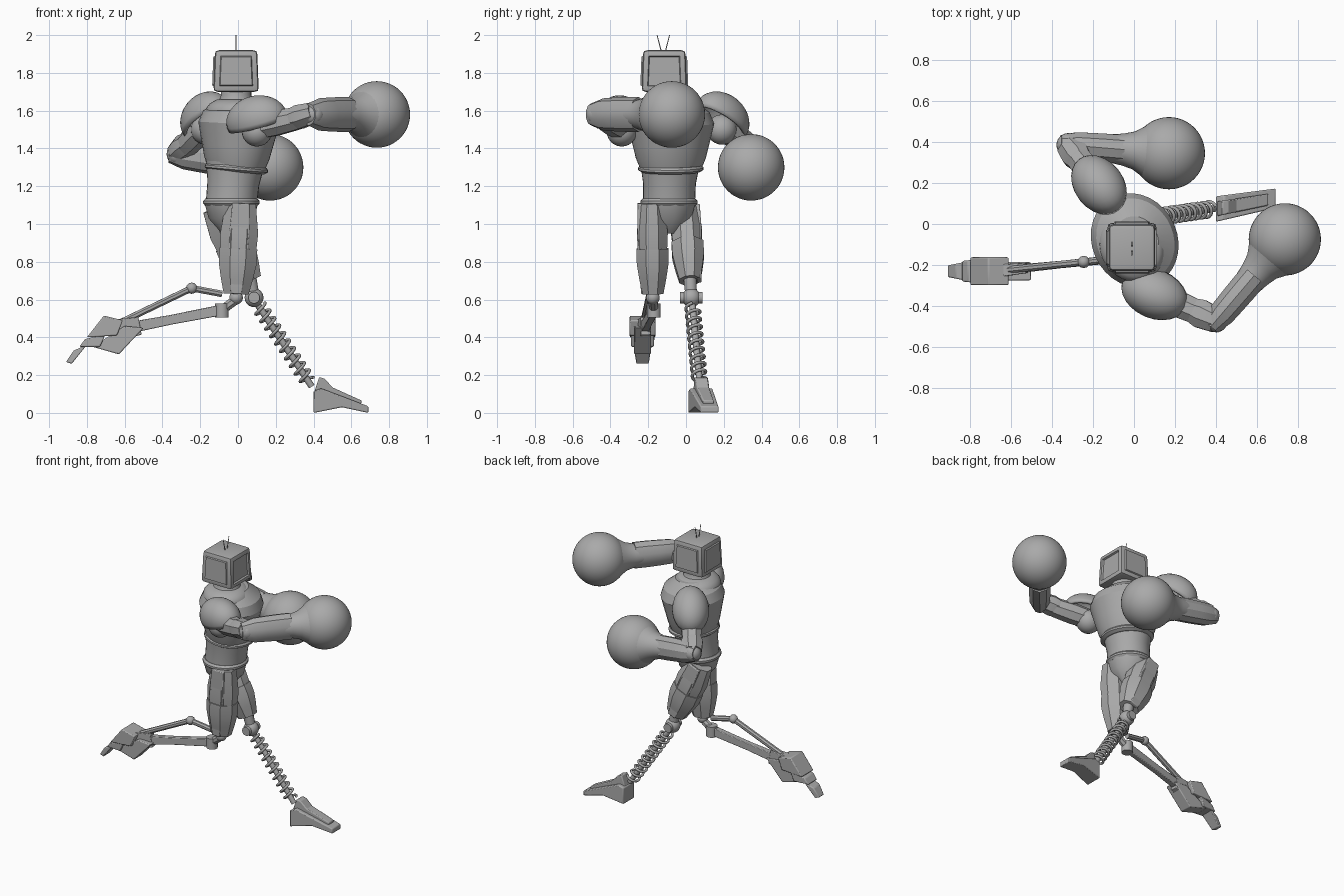
import bpy, bmesh, math
from mathutils import Vector, Matrix

if "Cube" in bpy.data.objects:
    bpy.data.objects.remove(bpy.data.objects["Cube"])

GREY = (.4, .4, .4, 1)
grey = bpy.data.materials.new("plain grey")
grey.use_nodes = True
grey.diffuse_color = GREY
grey.node_tree.nodes["Principled BSDF"].inputs["Base Color"].default_value = GREY
X, Y, Z = Vector((1, 0, 0)), Vector((0, 1, 0)), Vector((0, 0, 1))
FORWARD = Vector((.88, .47, 0))  # direction the twisted torso faces


def point(x, y, z):
    return Vector((x, y, z))


def shade(ob, angle):
    bpy.ops.object.select_all(action='DESELECT')
    ob.select_set(True)
    bpy.context.view_layer.objects.active = ob
    bpy.ops.object.shade_smooth_by_angle(angle=math.radians(angle))


def finish(name, bm, bevel=0, angle=32):
    """Turn a bmesh into a named, shaded object."""
    bmesh.ops.recalc_face_normals(bm, faces=bm.faces)
    mesh = bpy.data.meshes.new(name)
    bm.to_mesh(mesh)
    bm.free()
    mesh.materials.append(grey)
    ob = bpy.data.objects.new(name, mesh)
    bpy.context.collection.objects.link(ob)
    shade(ob, angle)
    if bevel:
        modifier = ob.modifiers.new("Bevel", 'BEVEL')
        modifier.width, modifier.segments = bevel, 2
    return ob


def limb(name, start, end, radii, hint=Z, flat=1, sides=8, bevel=0):
    """Skin evenly spaced rings along a line; flat is depth over width."""
    bm = bmesh.new()
    across = (end - start).cross(hint).normalized()
    deep = (end - start).cross(across).normalized() * flat
    grow = 1 / math.cos(math.pi / sides)
    rings = []
    for step, radius in enumerate(radii):
        centre = start.lerp(end, step / (len(radii) - 1))
        ring = []
        for side in range(sides):
            turn = (side + .5) * math.tau / sides
            offset = across * math.cos(turn) + deep * math.sin(turn)
            ring.append(bm.verts.new(centre + offset * radius * grow))
        rings.append(ring)
    for low, high in zip(rings, rings[1:]):
        for i in range(sides):
            j = (i + 1) % sides
            bm.faces.new((low[i], low[j], high[j], high[i]))
    bm.faces.new(rings[0])
    bm.faces.new(rings[-1])
    return finish(name, bm, bevel)


def ball(name, centre, radius, segments=24):
    bm = bmesh.new()
    bmesh.ops.create_uvsphere(bm, u_segments=segments, v_segments=segments // 2, radius=radius,
                              matrix=Matrix.Translation(centre))
    finish(name, bm)


def prism(name, profile, centre, half, slope=0, taper=0):
    """Extrude an x-z profile in y about a centre line that may slope and narrow."""
    bm = bmesh.new()
    origin = profile[0][0]
    left, right = [], []
    for x, z in profile:
        middle = centre + slope * (x - origin)
        width = half - taper * abs(x - origin)
        left.append(bm.verts.new((x, middle + width, z)))
        right.append(bm.verts.new((x, middle - width, z)))
    bm.faces.new(left)
    bm.faces.new(right)
    for i in range(len(profile)):
        j = (i + 1) % len(profile)
        bm.faces.new((left[i], left[j], right[j], right[i]))
    finish(name, bm, .006, 15)


def dome(name, centre, along, pole, length, width, height):
    """Open shoulder shell with its rim facing away from the pole."""
    bm = bmesh.new()
    bmesh.ops.create_uvsphere(bm, u_segments=24, v_segments=16, radius=1)
    low = [v for v in bm.verts if v.co.z < -.25]
    bmesh.ops.delete(bm, geom=low, context='VERTS')
    along = along.normalized()
    side = pole.cross(along).normalized()
    up = along.cross(side)
    for v in bm.verts:
        v.co = centre + along * v.co.x * length + side * v.co.y * width + up * v.co.z * height
    shell = finish(name, bm)
    shell.modifiers.new("Solidify", 'SOLIDIFY').thickness = .018


def arm(place, shoulder, elbow, fist, pole, forearm_depth):
    """Shoulder shell, upper arm, elbow, forearm, flared cuff and round fist."""
    upper = elbow - shoulder
    reach = (fist - elbow).normalized()
    wrist, cuff_end = fist - reach * .23, fist - reach * .12
    dome(place + "_shoulder_pad", shoulder + Z * .04, upper, pole, .17, .12, .13)
    ball(place + "_shoulder", shoulder - Z * .02, .08)
    limb(place + "_upper_arm", shoulder, elbow, (.06, .065, .06, .05))
    limb(place + "_arm_plate", shoulder + upper * .5, elbow + Z * .01, (.05, .07, .06), flat=.9)
    ball(place + "_elbow", elbow, .058)
    limb(place + "_forearm", elbow - reach * .04, wrist, (.045, .065, .068, .07, .07),
         flat=forearm_depth, sides=10)
    limb(place + "_cuff", wrist - reach * .05, cuff_end, (.07, .078, .092, .125), sides=32)
    ball(place + "_fist", fist, .176, 48)


def thigh(place, hip, knee, outward):
    """Faceted thigh shell, knee armour and a plate on the outer face."""
    limb(place + "_thigh", hip, knee, (.08, .1, .09, .055), Y, .82)
    limb(place + "_knee_armour", hip.lerp(knee, .5), knee, (.1, .1, .085, .066), Y, .84)
    side = Y * outward
    limb(place + "_thigh_plate", hip + side * .06, knee + side * .05,
         (.045, .055, .05, .03), Y, .4, sides=4, bevel=.005)


# Head: tapered box with a recessed screen and raised side panels
bm = bmesh.new()
bmesh.ops.create_cube(bm, size=1)
for v in bm.verts:
    narrow = .93 if v.co.z > 0 else 1
    v.co = point(v.co.x * .24 * narrow - .01, v.co.y * .24 * narrow - .115, v.co.z * .22 + 1.81)
bmesh.ops.bevel(bm, geom=bm.edges[:], offset=.022, segments=2, profile=.6, affect='EDGES')
bm.normal_update()
for face in [f for f in bm.faces if f.calc_area() > .02 and abs(f.normal.z) < .5]:
    push = -.012 if face.normal.x > .5 else .008
    bmesh.ops.inset_region(bm, faces=[face], thickness=.012, depth=0)
    bmesh.ops.inset_region(bm, faces=[face], thickness=.006, depth=push)
finish("head", bm)
crown = point(-.01, -.12, 1.91)
for side in (-1, 1):
    limb("antenna", crown + Y * side * .01, crown + Y * side * .033 + Z * .09, (.003, .002), X, sides=6)
for step in range(-2, 3):
    rivet = crown + point(.1, step * .03, -.015)
    limb("head_rivet", rivet, rivet + X * .012, (.004, .004), sides=6)

# Torso, twisted about the upright axis
throat = point(-.01, -.11, 1.6)
limb("neck", throat, throat + Z * .12, (.14, .095, .08, .08), FORWARD, sides=32)
limb("collar", throat, throat + Z * .06, (.175, .17, .15, .11), FORWARD, .88, sides=32)
chest_base, chest_top = point(-.01, -.08, 1.29), point(.01, -.08, 1.65)
limb("chest", chest_base, chest_top, (.165, .19, .205, .22, .235, .21, .12), FORWARD, .88, sides=32)
limb("chest_rim", chest_base - Z * .015, chest_base + point(.003, 0, .02),
     (.155, .174, .174, .165), FORWARD, .95, sides=32)
belly = point(-.035, -.09, 1.11)
limb("waist", belly, point(-.015, -.085, 1.32), (.138, .14, .158), FORWARD, .97, sides=32)
limb("belt", belly - Z * .015, belly + Z * .025, (.14, .152, .152, .14), FORWARD, .97, sides=32)
limb("pelvis", belly, belly - Z * .16, (.14, .12, .05), FORWARD, sides=12)

# Arms
arm("front", point(.1, -.34, 1.51), point(.4, -.47, 1.58), point(.735, -.075, 1.58),
    point(-.1, -.25, 1), 1.25)
arm("rear", point(-.17, .19, 1.52), point(-.32, .385, 1.37), point(.17, .345, 1.3),
    point(-.3, .3, 1), 1.1)

# Bent leg: knee, shin, and a strut jointed above the shin
knee = point(-.01, -.175, .63)
thigh("bent", point(.015, -.18, 1.11), knee, -1)
ball("bent_knee", knee - Z * .02, .036)
hinge = point(-.085, -.17, .545)
ankle = point(-.63, -.225, .44)
limb("bent_knee_link", knee - Z * .03, hinge, (.024, .024))
limb("bent_hinge", hinge - Z * .04, hinge + Z * .035, (.036, .036), Y, sides=12)
limb("bent_shin", hinge, ankle, (.02, .018, .022), flat=1.4, sides=4, bevel=.004)
limb("bent_ankle", hinge.lerp(ankle, .8), ankle, (.025, .03), flat=1.9, sides=4, bevel=.004)
bend = point(-.245, -.185, .66)
limb("bent_strut_upper", hinge + Z * .085, bend, (.017, .017))
limb("bent_strut_lower", bend, ankle + Z * .035, (.017, .017))
ball("bent_strut_joint", bend, .03, 12)

# Raised foot: heel, instep and toe segments
prism("raised_heel", [(-.5, .45), (-.63, .31), (-.77, .35), (-.6, .46)], -.23, .045)
prism("raised_instep", [(-.61, .49), (-.71, .515), (-.8, .4), (-.64, .41)], -.23, .068)
prism("raised_toe", [(-.7, .42), (-.81, .39), (-.84, .35), (-.73, .35)], -.23, .064, taper=.1)
prism("raised_toe_tip", [(-.8, .36), (-.87, .33), (-.91, .27), (-.88, .26)], -.23, .05, taper=.2)

# Standing leg: ball knee on a stem, and a spring shin around a core
knee = point(.06, .02, .7)
thigh("standing", point(-.11, -.005, 1.09), knee, 1)
joint = point(.085, .028, .61)
limb("standing_knee_stem", knee + Z * .03, joint, (.035, .03), Y, sides=12)
ball("standing_knee", joint, .05)
limb("standing_knee_pin", joint - Y * .06, joint + Y * .06, (.03, .03), sides=16)
top, end = point(.1, .033, .58), point(.39, .075, .14)
limb("spring_core", top, end, (.017, .017), sides=16)
axis = end - top
across = axis.cross(Y).normalized()
deep = axis.cross(across).normalized()
curve = bpy.data.curves.new("spring", 'CURVE')
curve.dimensions, curve.bevel_depth, curve.bevel_resolution = '3D', .0085, 2
curve.materials.append(grey)
line = curve.splines.new('POLY')
line.points.add(180)
for i, p in enumerate(line.points):
    along = i / len(line.points)
    turn = along * math.tau * 10
    coil = across * math.cos(turn) + deep * math.sin(turn)
    p.co = (top + axis * (.04 + .9 * along) + coil * .037).to_4d()
spring = bpy.data.objects.new("spring", curve)
bpy.context.collection.objects.link(spring)
shade_target = spring
bpy.ops.object.select_all(action='DESELECT')
spring.select_set(True)
bpy.context.view_layer.objects.active = spring
bpy.ops.object.convert(target='MESH')
shade(bpy.context.view_layer.objects.active, 60)

# Standing foot: wedge with a raised ridge
prism("standing_foot", [(.4, 0), (.4, .115), (.44, .13), (.69, .035), (.69, 0), (.55, .03)],
      .073, .062, .18, .05)
prism("standing_foot_ridge", [(.4, .1), (.43, .19), (.46, .18), (.5, .135), (.655, .065), (.65, .04)],
      .073, .036, .18, .03)
